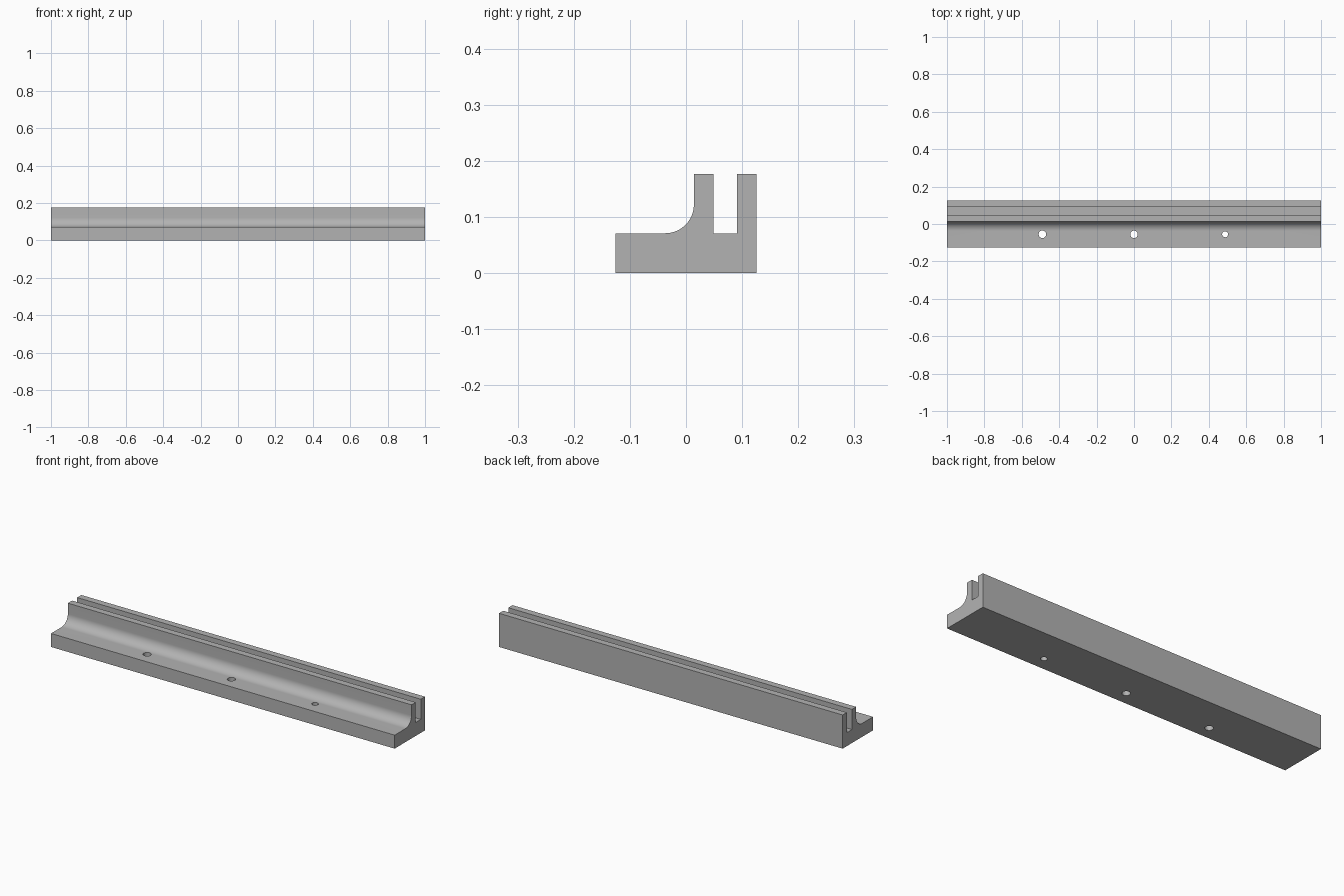
import bpy
import bmesh
from math import sin, cos, pi, radians

if "Cube" in bpy.data.objects:
    bpy.data.objects.remove(bpy.data.objects["Cube"])

LENGTH, HALF_DEPTH = 2.0, 0.126
TOP, LEDGE = 0.177, 0.071
WALL_FRONT, SLOT_FRONT, SLOT_BACK = 0.014, 0.049, 0.091
FILLET = 0.051

grey = bpy.data.materials.new("plain grey")
grey.use_nodes = True
colour = (0.45, 0.45, 0.45, 1)
grey.diffuse_color = colour
grey.node_tree.nodes["Principled BSDF"].inputs["Base Color"].default_value = colour


def fillet_points(steps=16):
    """Concave quarter circle from the ledge up to the front wall."""
    cy, cz = WALL_FRONT - FILLET, LEDGE + FILLET
    angles = [-pi / 2 + pi / 2 * i / steps for i in range(steps + 1)]
    return [(cy + FILLET * cos(a), cz + FILLET * sin(a)) for a in angles]


# Rail: the side profile extruded along x
profile = [(-HALF_DEPTH, 0), (-HALF_DEPTH, LEDGE), *fillet_points(),
           (WALL_FRONT, TOP), (SLOT_FRONT, TOP), (SLOT_FRONT, LEDGE),
           (SLOT_BACK, LEDGE), (SLOT_BACK, TOP), (HALF_DEPTH, TOP), (HALF_DEPTH, 0)]
bm = bmesh.new()
end = bm.faces.new([bm.verts.new((-LENGTH / 2, y, z)) for y, z in profile])
extruded = bmesh.ops.extrude_face_region(bm, geom=[end])["geom"]
moved = [v for v in extruded if isinstance(v, bmesh.types.BMVert)]
bmesh.ops.translate(bm, verts=moved, vec=(LENGTH, 0, 0))
bmesh.ops.recalc_face_normals(bm, faces=bm.faces)
mesh = bpy.data.meshes.new("slotted_rail")
bm.to_mesh(mesh)
bm.free()
mesh.materials.append(grey)
rail = bpy.data.objects.new("slotted_rail", mesh)
bpy.context.collection.objects.link(rail)

# Screw holes through the front ledge
for x, radius in ((-0.49, 0.02), (0, 0.02), (0.487, 0.016)):
    bpy.ops.mesh.primitive_cylinder_add(vertices=32, radius=radius, depth=0.3,
                                        location=(x, -0.055, 0.03))
    cutter = bpy.context.object
    cutter.name = "hole_cutter"
    cutter.hide_render = True
    cutter.data.materials.append(grey)
    bpy.ops.object.select_all(action="DESELECT")
    rail.select_set(True)
    bpy.context.view_layer.objects.active = rail
    cut = rail.modifiers.new("screw_hole", "BOOLEAN")
    cut.operation = "DIFFERENCE"
    cut.solver = "EXACT"
    cut.object = cutter
    bpy.ops.object.modifier_apply(modifier=cut.name)
    bpy.data.objects.remove(cutter)

# Smooth fillet and hole walls, sharp edges elsewhere
bpy.ops.object.shade_smooth_by_angle(angle=radians(30))
